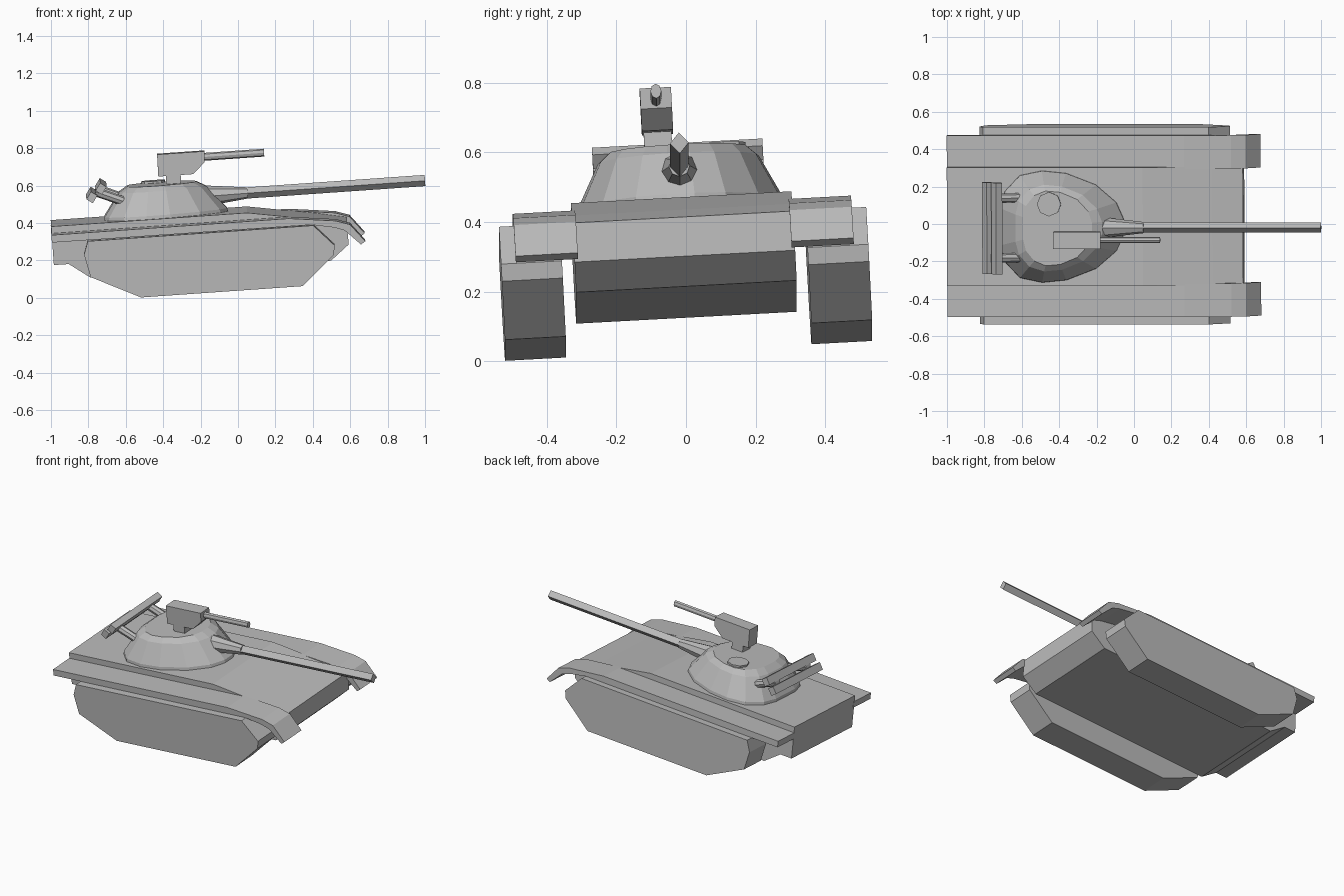
import bpy, bmesh, math
from mathutils import Matrix, Vector

if "Cube" in bpy.data.objects:
    bpy.data.objects.remove(bpy.data.objects["Cube"], do_unlink=True)

GREY = (0.5, 0.5, 0.5, 1)
mat = bpy.data.materials.new("plain_grey")
mat.use_nodes = True
mat.diffuse_color = GREY
mat.node_tree.nodes["Principled BSDF"].inputs["Base Color"].default_value = GREY

# The whole vehicle rests nose-up and leaning slightly to one side
TILT = (Matrix.Rotation(math.radians(-4), 4, 'Y') @ Matrix.Rotation(math.radians(3.1), 4, 'X')
        @ Matrix.Translation((0, 0.011, 0)))


def finish(name, bm):
    bmesh.ops.recalc_face_normals(bm, faces=bm.faces)
    me = bpy.data.meshes.new(name)
    bm.to_mesh(me)
    bm.free()
    me.materials.append(mat)
    ob = bpy.data.objects.new(name, me)
    bpy.context.collection.objects.link(ob)
    ob.matrix_world = TILT
    return ob


def loft(name, rings):
    """Skin closed rings of equal length and cap both ends."""
    bm = bmesh.new()
    loops = [[bm.verts.new(p) for p in ring] for ring in rings]
    for a, b in zip(loops, loops[1:]):
        for i in range(len(a)):
            j = (i + 1) % len(a)
            bm.faces.new((a[i], a[j], b[j], b[i]))
    bm.faces.new(loops[0])
    bm.faces.new(loops[-1])
    return finish(name, bm)


def prism(name, profile, y0, y1):
    """Side profile (x, z) extruded from y0 to y1."""
    return loft(name, [[(x, y, z) for x, z in profile] for y in (y0, y1)])


def box(x, z, sx, sz, angle=0):
    """Rectangular side profile turned by an angle in degrees."""
    turn = Matrix.Rotation(math.radians(angle), 2)
    out = []
    for u, v in ((-1, -1), (1, -1), (1, 1), (-1, 1)):
        p = turn @ Vector((u * sx / 2, v * sz / 2))
        out.append((x + p.x, z + p.y))
    return out


def tube(name, start, end, r0, r1, sides, squash=1, phase=0):
    """Straight faceted tube, tapered from r0 to r1."""
    start, end = Vector(start), Vector(end)
    axis = (end - start).normalized()
    side = axis.orthogonal().normalized() if abs(axis.y) > 0.9 else Vector((0, 1, 0))
    up = axis.cross(side)
    angles = [phase + 2 * math.pi * i / sides for i in range(sides)]
    return loft(name, [[c + side * math.cos(a) * r * squash + up * math.sin(a) * r for a in angles]
                       for c, r in ((start, r0), (end, r1))])


# Hull
prism("hull", [(-.97, .26), (-.97, .467), (.08, .467), (.45, .405), (.61, .373),
               (.61, .26), (.51, .18), (-.78, .18), (-.89, .26)], -.317, .317)

# Tracks and fenders on both sides
TRACK = [(-.517, .066), (.35, .066), (.527, .222), (.535, .271), (.428, .386),
         (-.78, .386), (-.805, .315), (-.778, .193)]
FENDER = [(-.972, .39), (-.972, .43), (.3, .43), (.55, .4), (.625, .375), (.7, .28),
          (.676, .264), (.595, .345), (.54, .365), (.42, .388)]
for label, s in (("left", 1), ("right", -1)):
    prism("track_" + label, TRACK, s * .353, s * .528)
    prism("fender_" + label, FENDER, s * .307, s * .486)

# Turret: rounded plan with a shoulder below the flat roof
BASE = [(-.685, .1), (-.66, .19), (-.58, .275), (-.46, .3), (-.33, .287), (-.17, .225), (-.06, .13), (-.02, .04)]
ROOF = [(-.55, .06), (-.535, .12), (-.49, .175), (-.43, .2), (-.35, .193), (-.26, .155), (-.2, .09), (-.18, .03)]


def plan(z, t):
    half = [(a + (c - a) * t, b + (d - b) * t) for (a, b), (c, d) in zip(BASE, ROOF)]
    return [(x, y, z) for x, y in half] + [(x, -y, z) for x, y in reversed(half)]


loft("turret", [plan(.46, 0), plan(.485, .03), plan(.61, .68), plan(.638, 1)])
tube("hatch", (-.41, .13, .63), (-.41, .13, .65), .065, .065, 8)

# Main gun
tube("gun_mantlet", (-.19, 0, .556), (.09, 0, .556), .062, .03, 8)
tube("gun_barrel", (.05, 0, .556), (1.041, 0, .556), .03, .03, 4, .9)

# Roof machine gun
MY = -.056
prism("machine_gun_mount", box(-.3, .66, .08, .06), MY - .04, MY + .04)
prism("machine_gun_body", [(-.378, .8), (-.124, .8), (-.128, .741), (-.193, .682), (-.38, .682)],
      MY - .045, MY + .045)
tube("machine_gun_barrel", (-.15, MY, .768), (.193, MY, .768), .021, .021, 8, .75)

# Rear rack: two rails on a pair of posts
for name, x, z in (("rack_lower_rail", -.742, .603), ("rack_upper_rail", -.69, .646)):
    prism(name, box(x, z, .04, .048, -35), -.245, .245)
for label, s in (("left", 1), ("right", -1)):
    tube("rack_post_" + label, (-.57, s * .16, .565), (-.72, s * .16, .628), .025, .025, 8)
